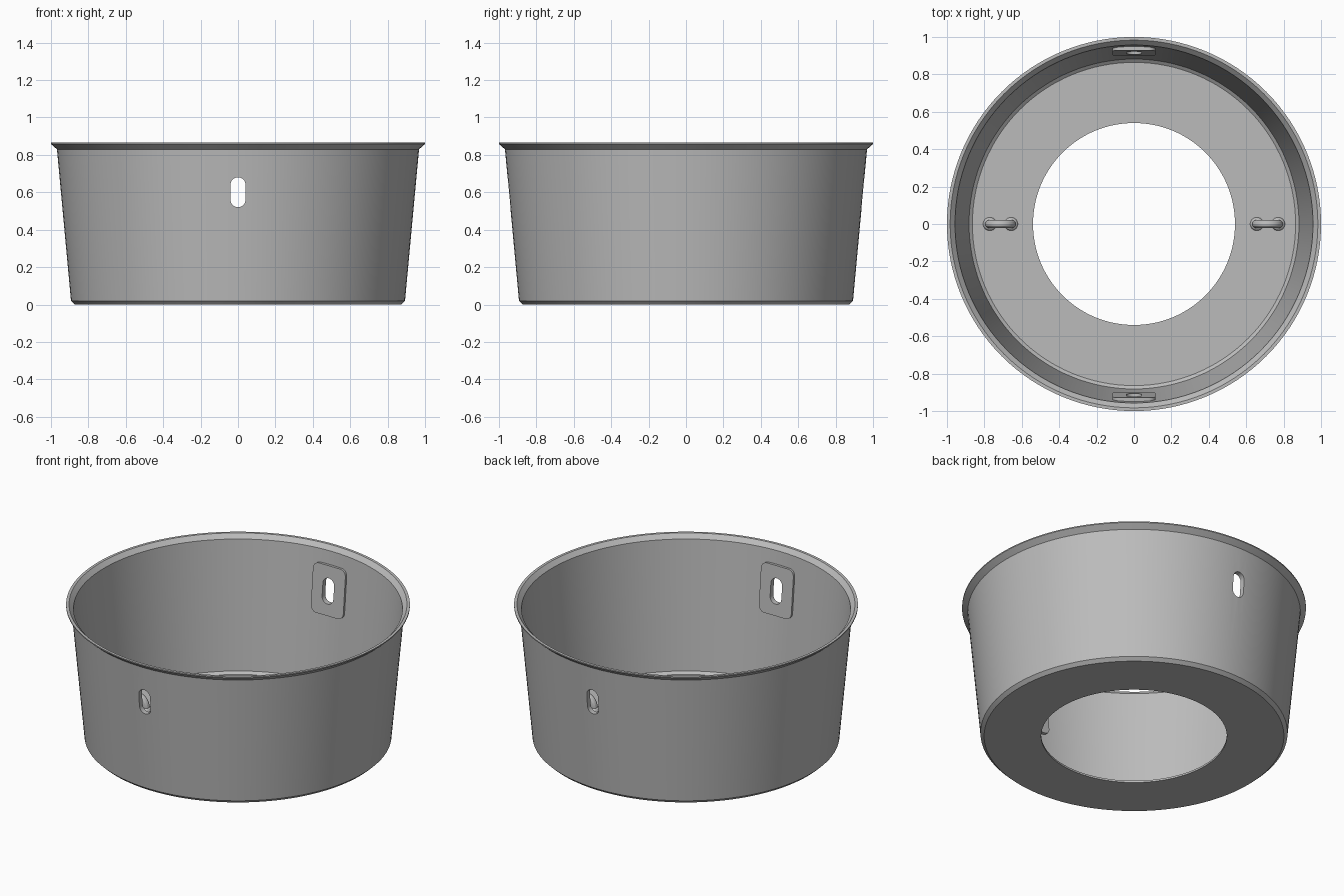
import bpy, bmesh, math
from mathutils import Matrix

if "Cube" in bpy.data.objects:
    bpy.data.objects.remove(bpy.data.objects["Cube"], do_unlink=True)

GREY = (0.5, 0.5, 0.5, 1.0)
metal = bpy.data.materials.new("grey_metal")
metal.use_nodes = True
metal.diffuse_color = GREY
metal.node_tree.nodes["Principled BSDF"].inputs["Base Color"].default_value = GREY

SLOPE = math.atan2(0.968 - 0.893, 0.81)   # outward lean of the wall
SLOT_Z = 0.6


def make_object(name, bm):
    bmesh.ops.recalc_face_normals(bm, faces=bm.faces)
    mesh = bpy.data.meshes.new(name)
    bm.to_mesh(mesh)
    bm.free()
    mesh.materials.append(metal)
    obj = bpy.data.objects.new(name, mesh)
    bpy.context.collection.objects.link(obj)
    return obj


def activate(obj):
    bpy.ops.object.select_all(action='DESELECT')
    obj.select_set(True)
    bpy.context.view_layer.objects.active = obj


def lathe(name, profile, steps):
    """Spin a closed (radius, z) outline around the z axis."""
    bm = bmesh.new()
    verts = [bm.verts.new((r, 0, z)) for r, z in profile]
    edges = [bm.edges.new((v, verts[i - 1])) for i, v in enumerate(verts)]
    bmesh.ops.spin(bm, geom=verts + edges, cent=(0, 0, 0), axis=(0, 0, 1),
                   angle=math.tau, steps=steps, use_merge=True)
    bmesh.ops.remove_doubles(bm, verts=bm.verts, dist=0.00001)
    return make_object(name, bm)


def rounded_prism(name, width, height, radius, y_start, y_end, matrix):
    """Rounded rectangle in the xz plane, extruded along y."""
    bm = bmesh.new()
    verts = []
    for corner, (sx, sz) in enumerate([(1, 1), (-1, 1), (-1, -1), (1, -1)]):
        for step in range(9):
            a = (corner + step / 8) * math.pi / 2
            verts.append(bm.verts.new((sx * (width / 2 - radius) + radius * math.cos(a), y_start,
                                       sz * (height / 2 - radius) + radius * math.sin(a))))
    bmesh.ops.remove_doubles(bm, verts=verts, dist=0.00001)
    bm.verts.ensure_lookup_table()
    face = bm.faces.new([v for v in verts if v.is_valid])
    side = bmesh.ops.extrude_face_region(bm, geom=[face], use_keep_orig=True)
    moved = [g for g in side["geom"] if isinstance(g, bmesh.types.BMVert)]
    bmesh.ops.translate(bm, verts=moved, vec=(0, y_end - y_start, 0))
    bm.transform(matrix)
    return make_object(name, bm)


def cut(obj, cutter):
    mod = obj.modifiers.new("slot", 'BOOLEAN')
    mod.operation = 'DIFFERENCE'
    mod.solver = 'EXACT'
    mod.object = cutter
    activate(obj)
    bpy.ops.object.modifier_apply(modifier=mod.name)


def smooth(obj):
    activate(obj)
    bpy.ops.object.shade_smooth_by_angle(angle=math.radians(25))


# Thin tapered shell with an open floor and a flared rim
shell = lathe("bowl_shell", [
    (0.54, 0), (0.872, 0), (0.893, 0.02), (0.968, 0.83), (1.0, 0.858), (1.0, 0.865),
    (0.983, 0.865), (0.957, 0.838), (0.882, 0.026), (0.864, 0.012), (0.54, 0.012)], 128)

# Flat reinforcing plates inside the wall, front and back
plates = []
for name, turn in (("back_plate", 0), ("front_plate", math.pi)):
    place = (Matrix.Rotation(turn, 4, 'Z') @ Matrix.Translation((0, 0.936, SLOT_Z))
             @ Matrix.Rotation(-SLOPE, 4, 'X'))
    plates.append(rounded_prism(name, 0.23, 0.31, 0.04, 0, -0.022, place))

# Slots through the wall and plates
cutter = rounded_prism("slot_cutter", 0.08, 0.16, 0.04, -1.2, 1.2,
                       Matrix.Translation((0, 0, SLOT_Z)))
cutter.hide_render = True
for obj in [shell] + plates:
    cut(obj, cutter)
    smooth(obj)
bpy.data.objects.remove(cutter, do_unlink=True)

# Wire loops standing on the floor, with a weld collar at each foot
for side, x in (("left", 0.714), ("right", -0.714)):
    curve = bpy.data.curves.new(side + "_loop", 'CURVE')
    curve.dimensions = '3D'
    curve.bevel_depth = 0.022
    curve.bevel_resolution = 4
    arch = [(0.06 * math.cos(math.pi * i / 16), 0.03 + 0.06 * math.sin(math.pi * i / 16))
            for i in range(17)]
    path = [(0.06, 0.005)] + arch + [(-0.06, 0.005)]
    spline = curve.splines.new('POLY')
    spline.points.add(len(path) - 1)
    for point, (dx, z) in zip(spline.points, path):
        point.co = (x + dx, 0, z, 1)
    loop = bpy.data.objects.new(side + "_loop", curve)
    bpy.context.collection.objects.link(loop)
    curve.materials.append(metal)
    activate(loop)
    bpy.ops.object.convert(target='MESH')
    smooth(bpy.context.object)
    for foot, dx in (("inner", -0.057), ("outer", 0.057)):
        collar = lathe(f"{side}_{foot}_collar",
                       [(0.012, 0.006), (0.036, 0.006), (0.036, 0.016),
                        (0.031, 0.026), (0.022, 0.032), (0.012, 0.032)], 24)
        collar.location.x = x + math.copysign(dx, dx * x)
        smooth(collar)
